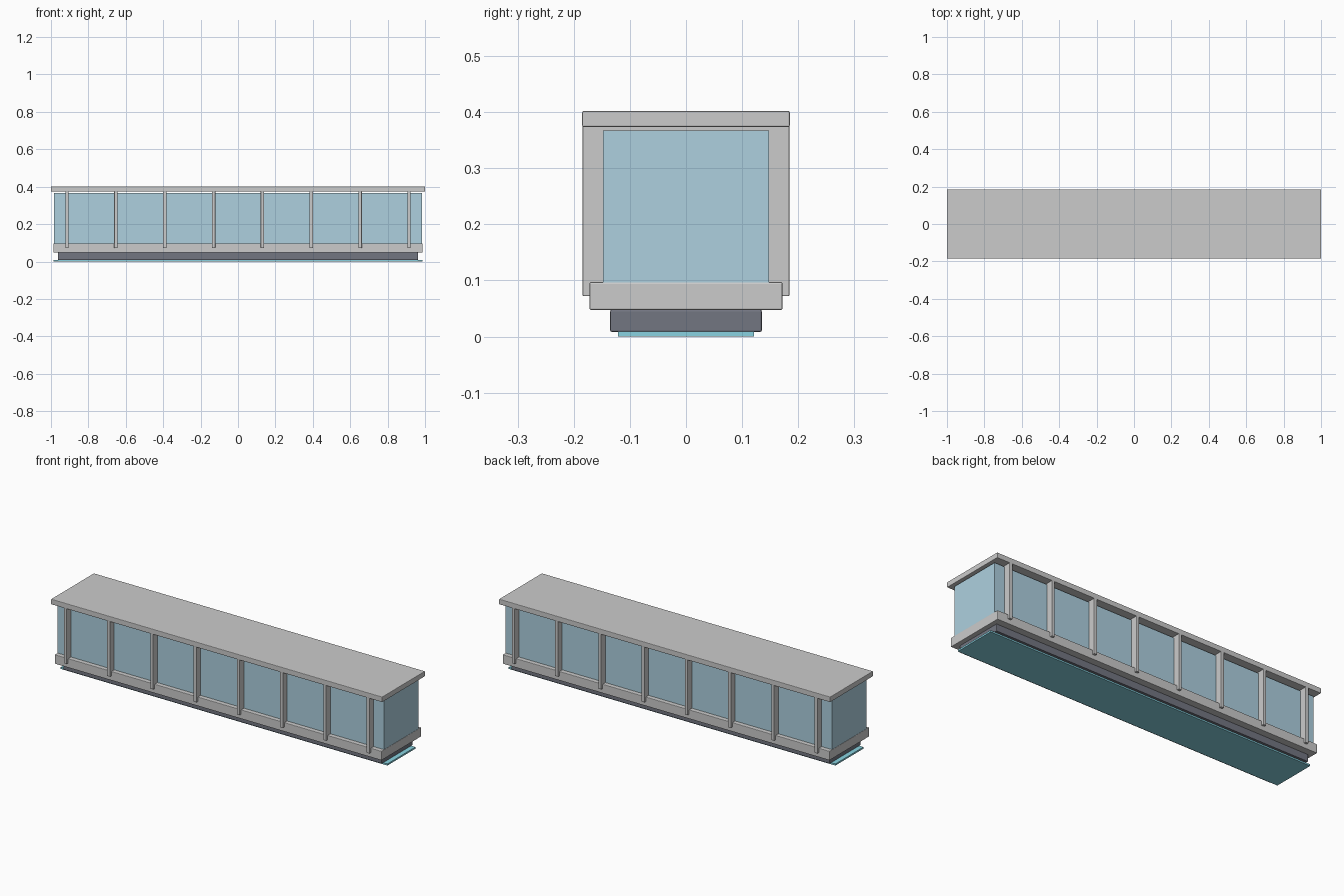
import bpy

if "Cube" in bpy.data.objects:
    bpy.data.objects.remove(bpy.data.objects["Cube"])


def material(name, color):
    m = bpy.data.materials.new(name)
    m.diffuse_color = (*color, 1.0)
    m.use_nodes = True
    m.node_tree.nodes["Principled BSDF"].inputs["Base Color"].default_value = m.diffuse_color
    return m


def box(name, hx, hy, z0, z1, x=0.0, bevel=0.0, mat=None):
    bpy.ops.mesh.primitive_cube_add(size=1, location=(x, 0, (z0 + z1) / 2))
    ob = bpy.context.object
    ob.name = name
    ob.scale = (2 * hx, 2 * hy, z1 - z0)
    bpy.ops.object.transform_apply(location=False, rotation=False, scale=True)
    if bevel:
        b = ob.modifiers.new("edge_bevel", 'BEVEL')
        b.width = bevel
        b.segments = 2
    if mat:
        ob.data.materials.append(mat)
    return ob


glass = material("glass_blue", (0.42, 0.63, 0.74))
dark = material("dark_grey", (0.17, 0.18, 0.22))
glow = material("light_cyan", (0.25, 0.65, 0.75))

# Stepped base: light strip, recessed plinth, floor slab
box("under_light_strip", 0.987, 0.121, 0.0, 0.009, mat=glow)
box("plinth", 0.962, 0.135, 0.008, 0.048, bevel=0.003, mat=dark)
box("floor_slab", 0.987, 0.172, 0.047, 0.097, bevel=0.003)

# Glazed enclosure and roof
box("glass_enclosure", 0.985, 0.148, 0.09, 0.367, mat=glass)
box("roof_slab", 1.0, 0.185, 0.373, 0.402, bevel=0.003)

# Evenly spaced frame ribs wrapping the glass
ribs = 8
for i in range(ribs):
    x = -0.914 + i * 2 * 0.914 / (ribs - 1)
    box(f"frame_rib_{i + 1}", 0.009, 0.1845, 0.072, 0.38, x=x, bevel=0.002)
